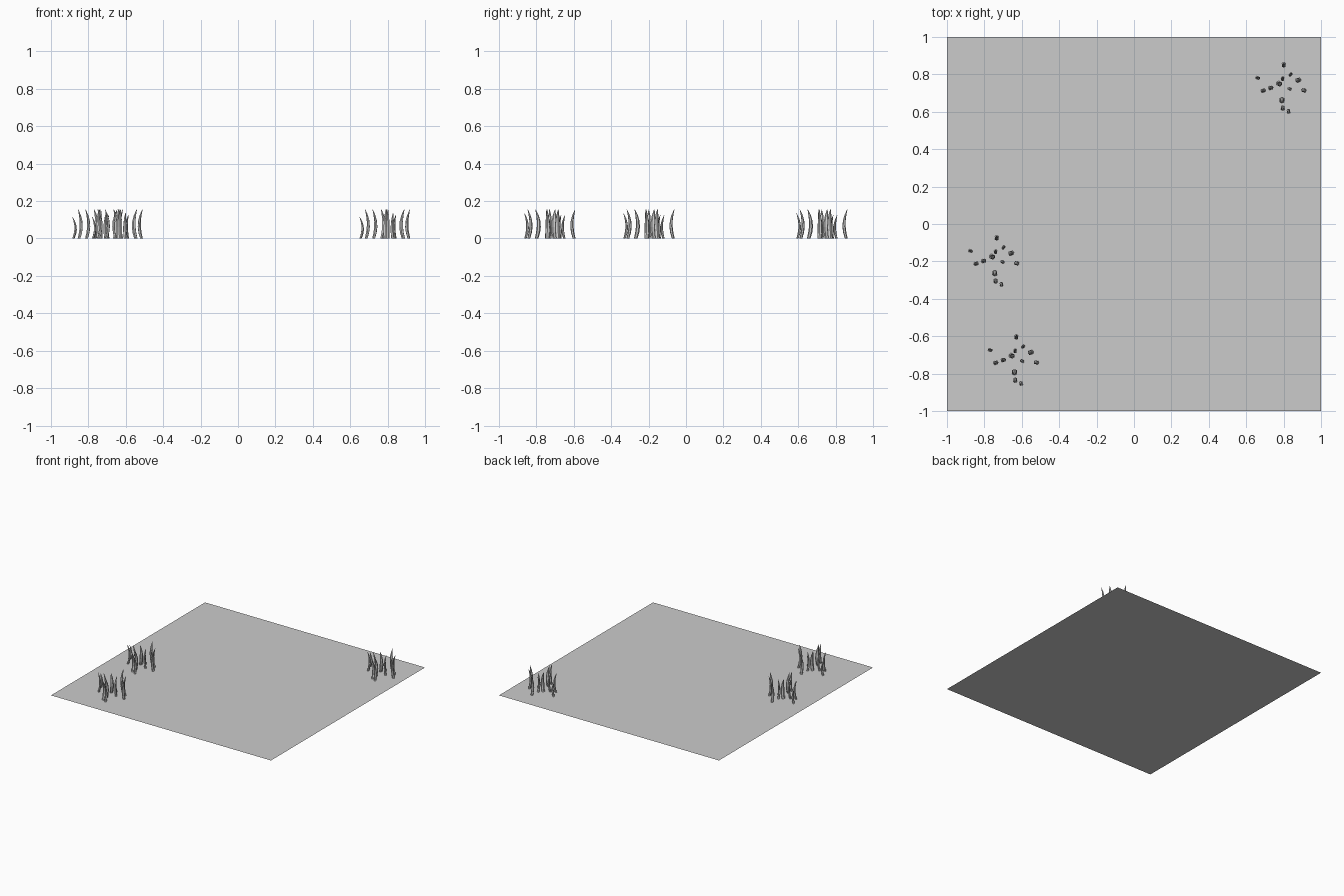
import bpy, bmesh, math
from mathutils import Vector

if "Cube" in bpy.data.objects:
    bpy.data.objects.remove(bpy.data.objects["Cube"])

# ground sheet
bpy.ops.mesh.primitive_plane_add(size=2)
bpy.context.object.name = "ground"

# blade bases relative to tuft centre: x, y, height, thickness
BLADES = [(-.135, .04, .115, .8), (-.105, -.03, .155, 1), (-.065, -.015, .155, 1),
          (-.02, .01, .155, 1.25), (.002, .038, .125, .8), (.008, .112, .155, 1),
          (.046, .06, .125, .75), (.088, .028, .155, 1.2), (.118, -.028, .155, 1),
          (.042, -.021, .12, .75), (-.002, -.083, .155, 1.25), (.002, -.125, .155, 1),
          (.034, -.143, .135, .85)]
# along the blade: height fraction, outward bow, radius
PROFILE = [(0, .003, .010), (.2, -.005, .0115), (.4, -.009, .0115),
           (.6, -.008, .010), (.8, -.002, .007), (1, .008, .0015)]
SIDES = 6


def add_blade(bm, x, y, height, thick):
    """Tapered blade bowing towards the tuft centre, tip pointing outward."""
    out = Vector((x, y, 0)).normalized()
    side = Vector((-out.y, out.x, 0))
    rings = []
    for f, bow, r in PROFILE:
        c = Vector((x, y, f * height)) + out * bow
        ring = []
        for i in range(SIDES):
            a = math.tau * i / SIDES
            ring.append(bm.verts.new(c + thick * r * (out * math.cos(a) * .75 + side * math.sin(a))))
        rings.append(ring)
    for low, high in zip(rings, rings[1:]):
        for i in range(SIDES):
            j = (i + 1) % SIDES
            bm.faces.new((low[i], low[j], high[j], high[i]))
    bm.faces.new(rings[-1])


# one tuft mesh shared by three tufts
bm = bmesh.new()
for blade in BLADES:
    add_blade(bm, *blade)
mesh = bpy.data.meshes.new("grass_tuft")
bm.to_mesh(mesh)
bm.free()

for n, (x, y) in enumerate([(.793, .742), (-.742, -.183), (-.637, -.713)]):
    tuft = bpy.data.objects.new(f"grass_tuft_{n + 1}", mesh)
    tuft.location = (x, y, 0)
    bpy.context.collection.objects.link(tuft)
